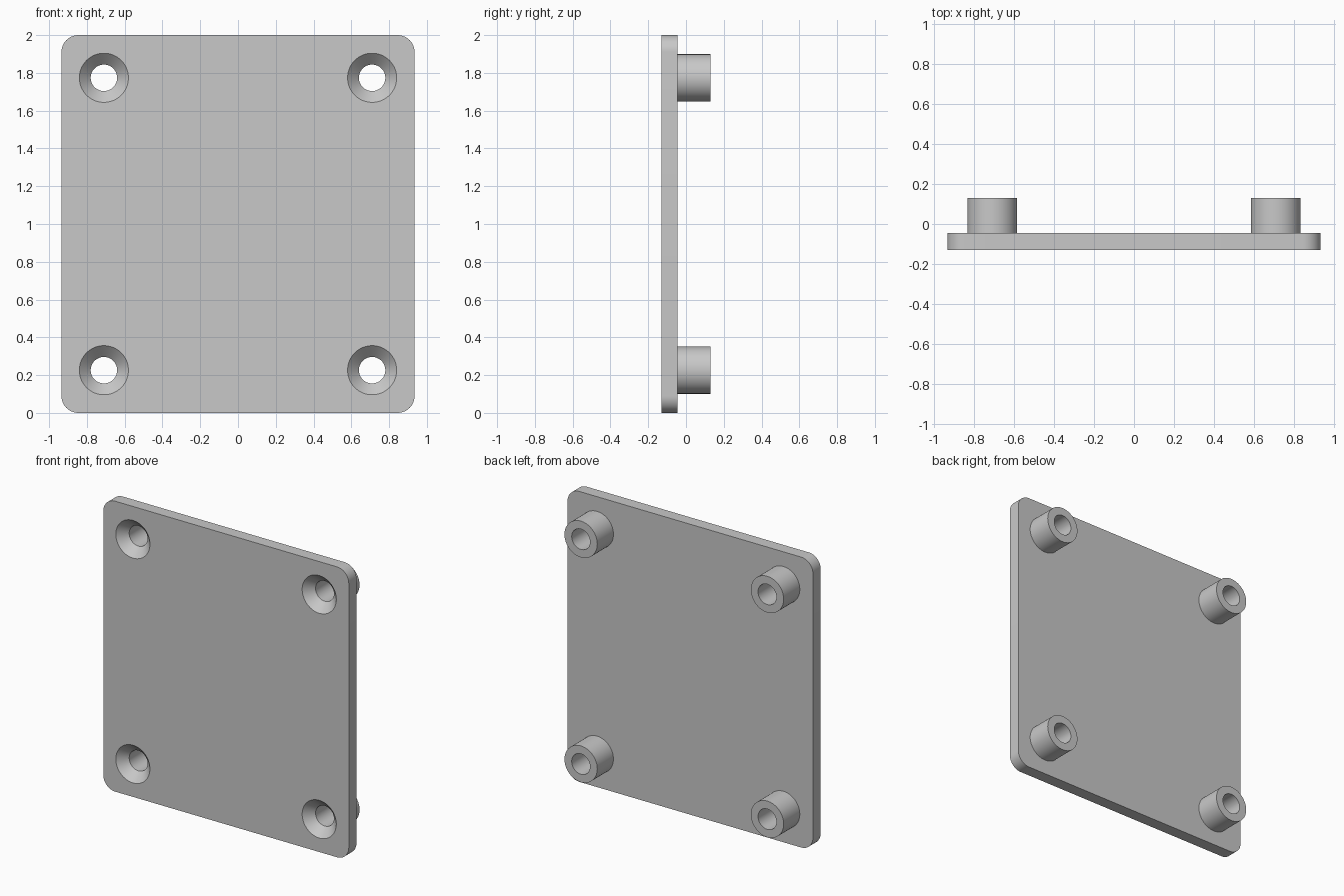
import bpy, bmesh, math
from mathutils import Matrix, Vector

if "Cube" in bpy.data.objects:
    bpy.data.objects.remove(bpy.data.objects["Cube"], do_unlink=True)

# Main dimensions
HALF_W, HEIGHT, CORNER = 0.935, 2.0, 0.09
FRONT, PLATE_BACK, BACK = -0.13, -0.046, 0.13
POST_R, BORE_R, SINK_R = 0.125, 0.07, 0.13
HOLE_X, HOLE_Z = 0.71, 0.774
SEGMENTS = 64

grey = bpy.data.materials.new("plain grey")
grey.use_nodes = True
colour = (0.58, 0.58, 0.58, 1)
grey.diffuse_color = colour
grey.node_tree.nodes["Principled BSDF"].inputs["Base Color"].default_value = colour


def make_object(name, bm):
    bmesh.ops.recalc_face_normals(bm, faces=bm.faces)
    mesh = bpy.data.meshes.new(name)
    bm.to_mesh(mesh)
    bm.free()
    mesh.materials.append(grey)
    obj = bpy.data.objects.new(name, mesh)
    bpy.context.collection.objects.link(obj)
    return obj


def lathe(bm, profile, x, z):
    """Spin a (radius, y) profile about the y axis through (x, z)."""
    rings = []
    for radius, y in profile:
        ring = []
        for i in range(SEGMENTS):
            a = math.tau * i / SEGMENTS
            ring.append(bm.verts.new((x + radius * math.cos(a), y, z + radius * math.sin(a))))
        rings.append(ring)
    for a, b in zip(rings, rings[1:]):
        for i in range(SEGMENTS):
            j = (i + 1) % SEGMENTS
            bm.faces.new((a[i], a[j], b[j], b[i]))
    return rings


def select_only(obj):
    bpy.ops.object.select_all(action='DESELECT')
    obj.select_set(True)
    bpy.context.view_layer.objects.active = obj


# Plate with rounded corners
bm = bmesh.new()
size = Vector((2 * HALF_W, PLATE_BACK - FRONT, HEIGHT))
centre = Vector((0, (FRONT + PLATE_BACK) / 2, HEIGHT / 2))
bmesh.ops.create_cube(bm, size=1, matrix=Matrix.Translation(centre) @ Matrix.Diagonal((*size, 1)))
corners = [e for e in bm.edges if abs(e.verts[0].co.y - e.verts[1].co.y) > 0.01]
bmesh.ops.bevel(bm, geom=corners, offset=CORNER, segments=12, profile=0.5, affect='EDGES')
plate = make_object("plate", bm)

holes = [(sx * HOLE_X, HEIGHT / 2 + sz * HOLE_Z, side, level)
         for sx, side in ((-1, "right"), (1, "left"))
         for sz, level in ((-1, "lower"), (1, "upper"))]

# Countersunk screw holes cut through the plate
sink_depth = SINK_R - BORE_R
cut_profile = [(SINK_R, FRONT - 0.05), (SINK_R, FRONT),
               (BORE_R, FRONT + sink_depth), (BORE_R, PLATE_BACK + 0.05)]
bm = bmesh.new()
for x, z, side, level in holes:
    rings = lathe(bm, cut_profile, x, z)
    bm.faces.new(rings[0])
    bm.faces.new(rings[-1])
cutter = make_object("hole_cutter", bm)
cutter.hide_render = True
cut = plate.modifiers.new("screw_holes", 'BOOLEAN')
cut.operation = 'DIFFERENCE'
cut.solver = 'EXACT'
cut.object = cutter
select_only(plate)
bpy.ops.object.modifier_apply(modifier=cut.name)
bpy.data.objects.remove(cutter, do_unlink=True)
bpy.ops.object.shade_smooth_by_angle(angle=math.radians(30))

# Hollow standoffs on the back
post_profile = [(POST_R, PLATE_BACK), (POST_R, BACK), (BORE_R, BACK), (BORE_R, PLATE_BACK)]
for x, z, side, level in holes:
    bm = bmesh.new()
    rings = lathe(bm, post_profile, x, z)
    for i in range(SEGMENTS):
        j = (i + 1) % SEGMENTS
        bm.faces.new((rings[-1][i], rings[-1][j], rings[0][j], rings[0][i]))
    post = make_object(f"{level}_{side}_standoff", bm)
    select_only(post)
    bpy.ops.object.shade_smooth_by_angle(angle=math.radians(30))
